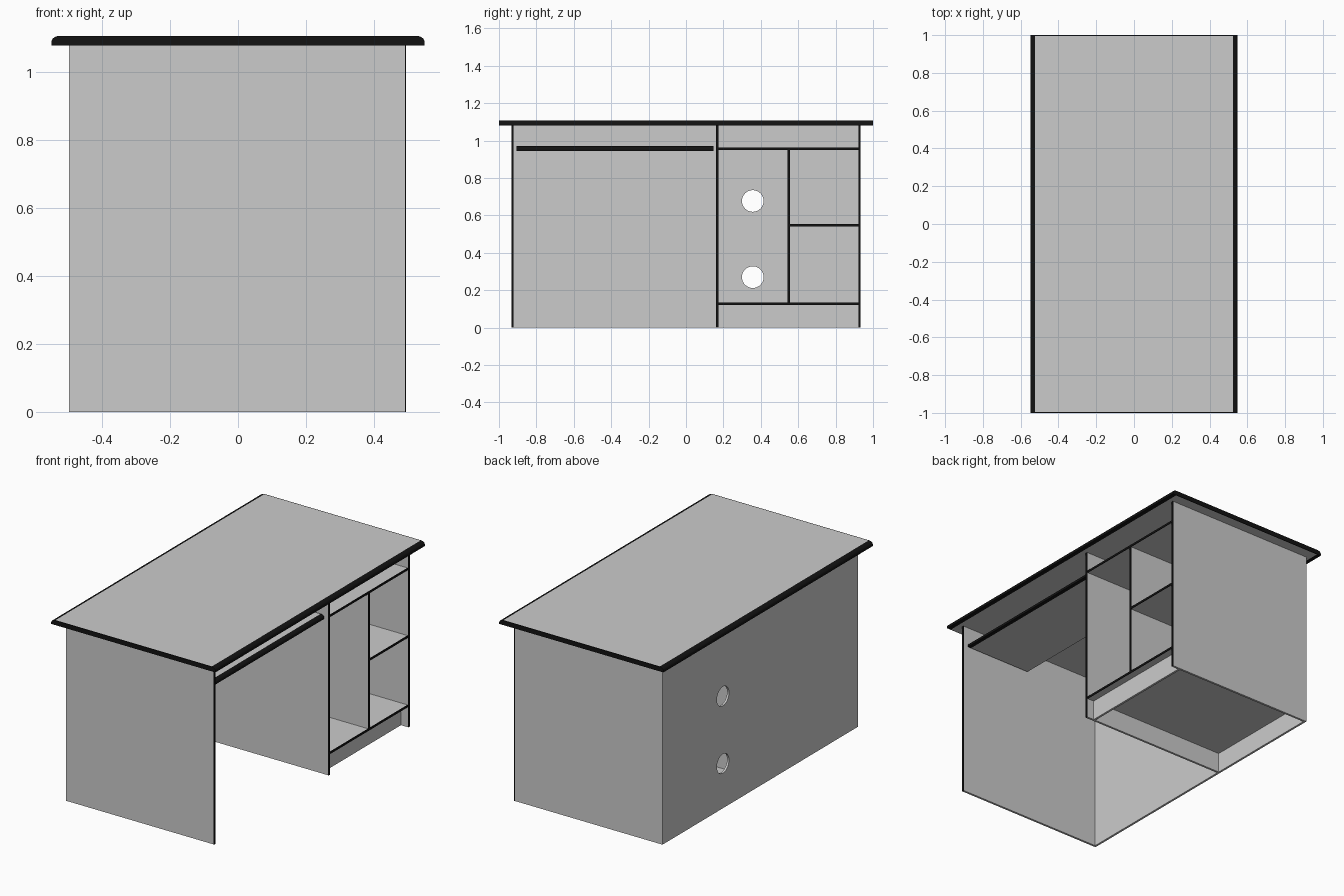
import bpy, bmesh, math

if "Cube" in bpy.data.objects:
    bpy.data.objects.remove(bpy.data.objects["Cube"])

black = bpy.data.materials.new("black_edging")
black.diffuse_color = (0.006, 0.006, 0.006, 1)
black.use_nodes = True
black.node_tree.nodes["Principled BSDF"].inputs["Base Color"].default_value = black.diffuse_color

T = 0.013      # board thickness
BAND = 0.004   # edge banding thickness
FRONT, BACK = 0.495, -0.497
TOP = 1.08     # underside of the desktop


def extrude(name, profile, y0, y1, mat=None):
    """Solid with an (x, z) profile, extruded along y."""
    bm = bmesh.new()
    face = bm.faces.new([bm.verts.new((x, y0, z)) for x, z in profile])
    ext = bmesh.ops.extrude_face_region(bm, geom=[face])
    moved = [v for v in ext["geom"] if isinstance(v, bmesh.types.BMVert)]
    bmesh.ops.translate(bm, verts=moved, vec=(0, y1 - y0, 0))
    bmesh.ops.recalc_face_normals(bm, faces=bm.faces)
    mesh = bpy.data.meshes.new(name)
    bm.to_mesh(mesh)
    bm.free()
    if mat:
        mesh.materials.append(mat)
    ob = bpy.data.objects.new(name, mesh)
    bpy.context.collection.objects.link(ob)
    return ob


def box(name, x, y, z, mat=None):
    return extrude(name, [(x[0], z[0]), (x[1], z[0]), (x[1], z[1]), (x[0], z[1])], *y, mat)


def banded(name, x, y, z):
    """Board with a black strip on its front (+x) edge."""
    box(name, (x[0], x[1] - BAND), y, z)
    box(name + "_edging", (x[1] - BAND, x[1]), y, z, black)


def nose(x0, x1, z0, z1):
    """Edging profile with a rounded upper corner."""
    r = (z1 - z0) * 0.62
    w = x1 - x0
    arc = [(x0 + w * math.cos(a), z1 - r + r * math.sin(a))
           for a in (math.radians(15 * i) for i in range(7))]
    return [(x0, z0), (x1, z0)] + arc


def smooth(ob):
    for o in bpy.context.selected_objects:
        o.select_set(False)
    ob.select_set(True)
    bpy.context.view_layer.objects.active = ob
    bpy.ops.object.shade_smooth_by_angle(angle=math.radians(30))


# Desktop: slab, rounded long edges, thin end strips
Z1 = 1.108
END = 1 - BAND
edge = nose(0.523, 0.549, TOP, Z1)
box("desktop", (-0.523, 0.523), (-END, END), (TOP, Z1))
for side, label in ((1, "front"), (-1, "back")):
    smooth(extrude("desktop_edging_" + label, [(side * x, z) for x, z in edge], -1, 1, black))
for side, label in ((-1, "left"), (1, "right")):
    box("desktop_edging_" + label, (-0.523, 0.523),
        sorted((side * END, side)), (TOP, Z1), black)

# Upright panels, full depth
for name, y in (("left_side", -0.934), ("cabinet_side", 0.16), ("right_side", 0.934 - T)):
    banded(name, (BACK + T, FRONT), (y, y + T), (0, TOP))

# Back panel with two cable holes
back = box("back_panel", (BACK, BACK + T), (-0.934, 0.934), (0, TOP))
for i, z in enumerate((0.27, 0.677)):
    bpy.ops.mesh.primitive_cylinder_add(vertices=32, radius=0.058, depth=0.1,
                                        location=(BACK, 0.357, z),
                                        rotation=(0, math.pi / 2, 0))
    cutter = bpy.context.object
    cutter.name = f"hole_cutter_{i}"
    cutter.hide_render = True
    cutter.hide_set(True)
    cut = back.modifiers.new(f"hole_{i}", 'BOOLEAN')
    cut.operation = 'DIFFERENCE'
    cut.object = cutter

# Cabinet interior: shelves, upright divider and plinth
inside = (BACK + T, FRONT - 0.004)
CY0, CY1 = 0.16 + T, 0.934 - T
banded("upper_shelf", inside, (CY0, CY1), (0.949, 0.949 + T))
banded("base_shelf", inside, (CY0, CY1), (0.121, 0.121 + T))
banded("divider", inside, (0.544, 0.544 + T), (0.121 + T, 0.949))
banded("middle_shelf", inside, (0.544 + T, CY1), (0.54, 0.54 + T))
box("plinth", (0.445 - T, 0.445), (CY0, CY1), (0, 0.121))

# Sliding keyboard tray with rounded front edge
TY = (-0.907, 0.147)
box("keyboard_tray", (0.03, 0.45), TY, (0.945, 0.97))
smooth(extrude("keyboard_tray_edging", nose(0.45, 0.473, 0.945, 0.97), *TY, black))
